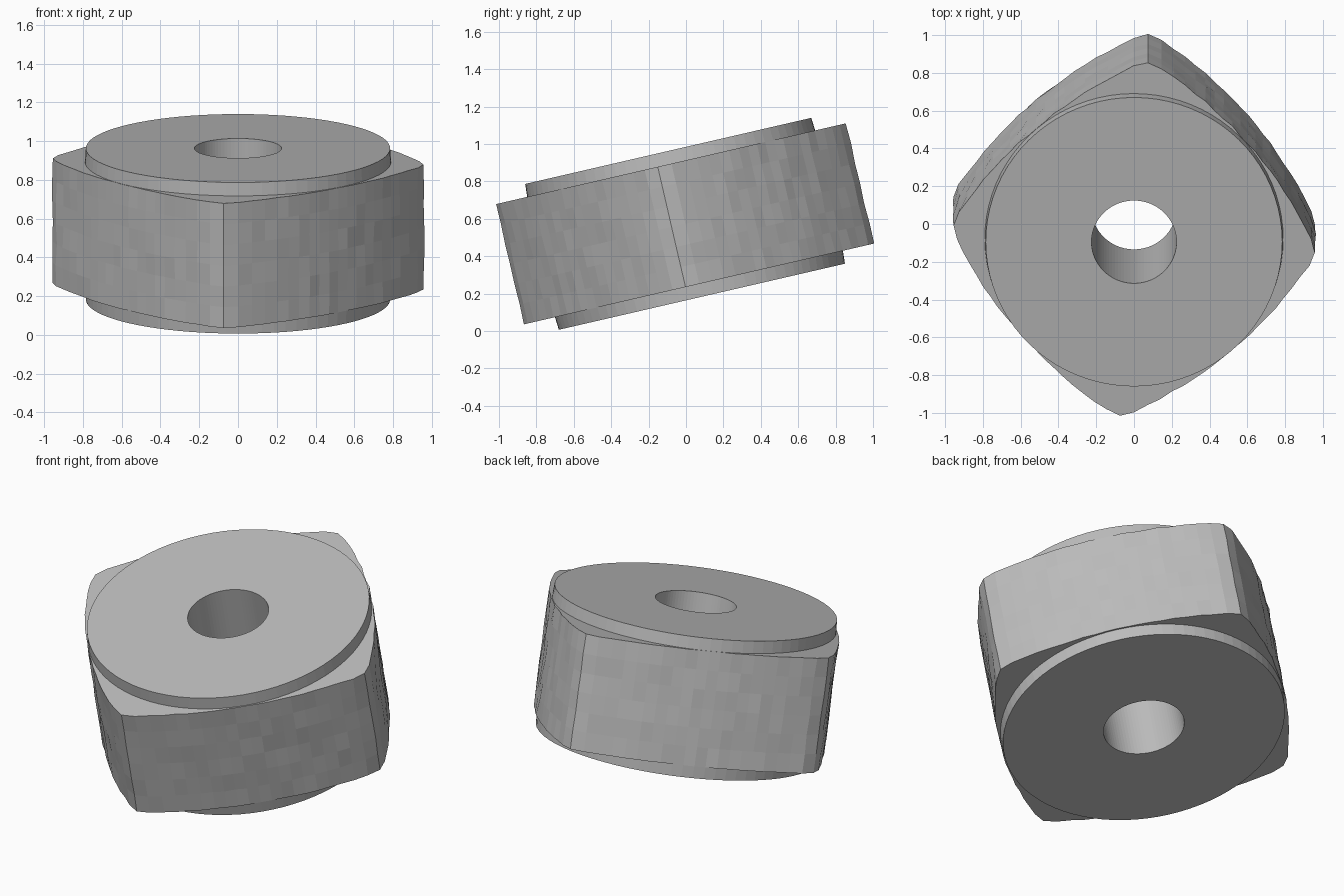
import bpy, bmesh, math, random
from mathutils import Matrix

random.seed(4)
cube = bpy.data.objects.get("Cube")
if cube:
    bpy.data.objects.remove(cube)

SEGMENTS = 80
TILT = math.radians(13)
TWIST = math.radians(-4.4)
BORE, DISC, CORNER = 0.225, 0.79, 0.975
BODY_HALF, DISC_HALF = 0.33, 0.4

# One plain metal colour
metal = bpy.data.materials.new("grey metal")
metal.use_nodes = True
grey = (0.5, 0.5, 0.5, 1)
metal.diffuse_color = grey
metal.node_tree.nodes["Principled BSDF"].inputs["Base Color"].default_value = grey


def square_radius(angle):
    """Bulging square outline: four shallow arcs meeting at blunted corners."""
    half = CORNER * math.sqrt(0.5)
    sagitta = 0.795 - half
    arc = (half ** 2 + sagitta ** 2) / (2 * sagitta)
    off = angle % (math.pi / 2) - math.pi / 4
    back = arc - 0.795
    r = -back * math.cos(off) + math.sqrt(arc ** 2 - (back * math.sin(off)) ** 2)
    return min(r, 0.962)


def ring(bm, z, radius, rough=0):
    """Ring of vertices whose radius is a number or a function of angle."""
    verts = []
    for i in range(SEGMENTS):
        a = math.tau * i / SEGMENTS
        r = radius(a) if callable(radius) else radius
        r += random.uniform(-rough, rough)
        verts.append(bm.verts.new((r * math.cos(a), r * math.sin(a), z)))
    return verts


# Closed cross-section: bottom boss, square body, top boss, then back down the bore
bm = bmesh.new()
rings = [ring(bm, -DISC_HALF, BORE), ring(bm, -DISC_HALF, DISC - 0.005),
         ring(bm, -BODY_HALF, DISC)]
STEPS = 6
for k in range(STEPS + 1):
    z = BODY_HALF * (2 * k / STEPS - 1)
    rings.append(ring(bm, z, square_radius, 0.004))
rings += [ring(bm, BODY_HALF, DISC), ring(bm, DISC_HALF, DISC - 0.005),
          ring(bm, DISC_HALF, BORE)]

for lower, upper in zip(rings, rings[1:] + rings[:1]):
    for i in range(SEGMENTS):
        j = (i + 1) % SEGMENTS
        bm.faces.new((lower[i], lower[j], upper[j], upper[i]))
bmesh.ops.recalc_face_normals(bm, faces=bm.faces)

# Lean the nut so its back is raised
pose = (Matrix.Translation((0, -0.005, 0.573)) @ Matrix.Rotation(TILT, 4, 'X')
        @ Matrix.Rotation(TWIST, 4, 'Z'))
bm.transform(pose)

mesh = bpy.data.meshes.new("square_nut")
bm.to_mesh(mesh)
bm.free()
mesh.materials.append(metal)
nut = bpy.data.objects.new("square_nut", mesh)
bpy.context.collection.objects.link(nut)
